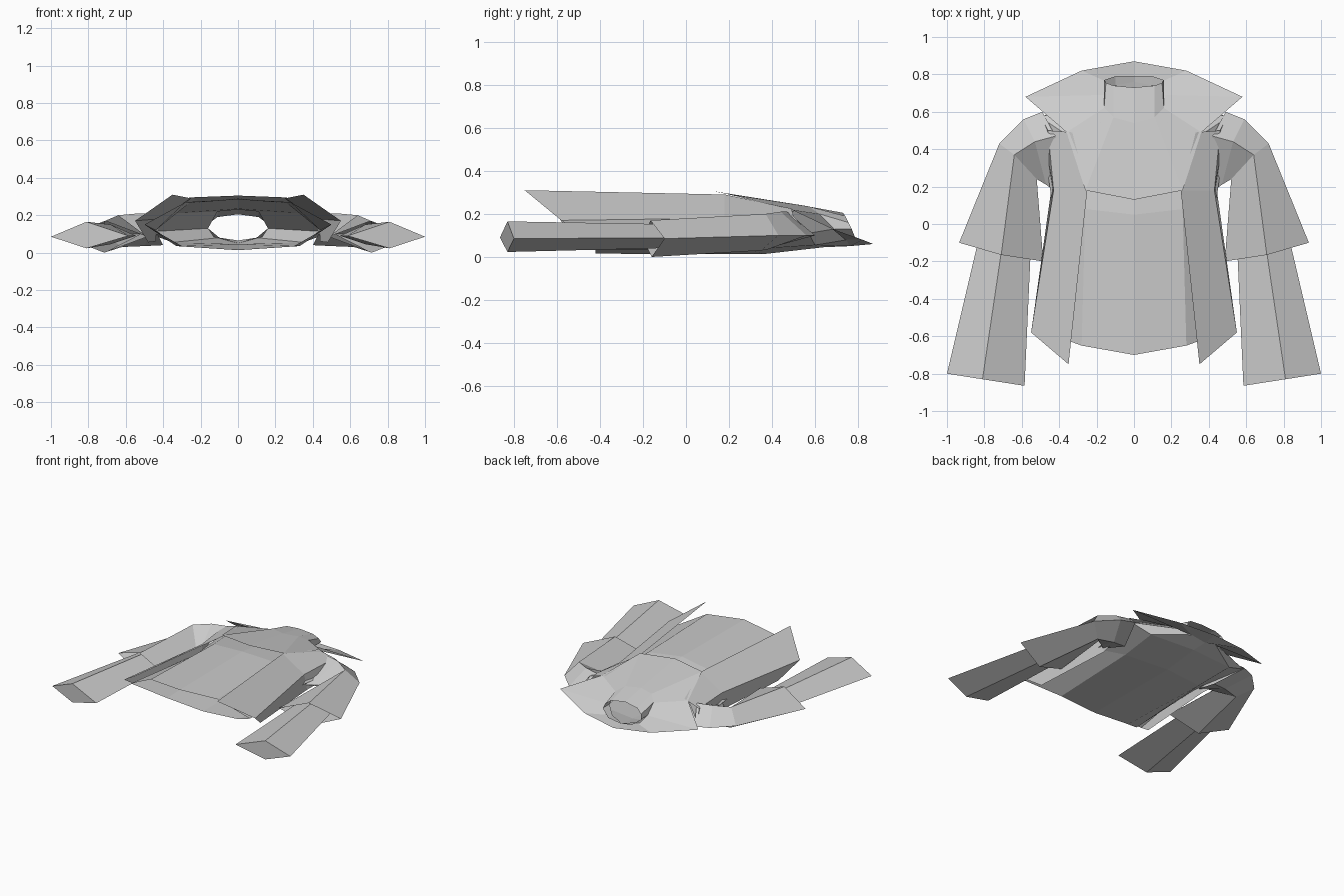
import bpy, bmesh


def loft(name, rings, closed=False, cap=False):
    """Skin between point rings on the +x side, then mirror to -x."""
    bm = bmesh.new()
    rows = [[bm.verts.new(p) for p in r] for r in rings]
    n = len(rows[0])
    for a, b in zip(rows, rows[1:]):
        for i in range(n if closed else n - 1):
            j = (i + 1) % n
            bm.faces.new((a[i], a[j], b[j], b[i]))
    if cap:
        bm.faces.new(rows[-1])
    dup = bmesh.ops.duplicate(bm, geom=bm.verts[:] + bm.edges[:] + bm.faces[:])
    copies = [g for g in dup["geom"] if isinstance(g, bmesh.types.BMVert)]
    faces = [g for g in dup["geom"] if isinstance(g, bmesh.types.BMFace)]
    for v in copies:
        v.co.x *= -1
    bmesh.ops.reverse_faces(bm, faces=faces)
    bmesh.ops.remove_doubles(bm, verts=bm.verts[:], dist=0.0005)
    bmesh.ops.recalc_face_normals(bm, faces=bm.faces[:])
    me = bpy.data.meshes.new(name)
    bm.to_mesh(me)
    bm.free()
    ob = bpy.data.objects.new(name, me)
    bpy.context.collection.objects.link(ob)
    return ob


# Neck opening and base, half rings from back centre to front centre
neck_top = [(0, .79, .065), (.1, .79, .08), (.16, .77, .13), (.15, .755, .16), (.11, .74, .19), (0, .73, .205)]
neck_base = [(0, .76, .05), (.1, .74, .08), (.16, .69, .13), (.16, .62, .2), (.11, .57, .235), (0, .54, .24)]
loft("neck_collar", [neck_top, neck_base])

# Wide cape collar
cape_edge = [(0, .87, .06), (.28, .82, .08), (.58, .68, .13), (.36, .49, .22), (.26, .18, .295), (0, .13, .305)]
loft("cape_collar", [neck_base, cape_edge])

# Hollow torso, half rings from front centre round to back centre
loft("torso", [
    [(0, -.70, .285), (.28, -.65, .27), (.5, -.57, .15), (.3, -.42, .035), (0, -.42, .015)],
    [(0, .05, .29), (.26, .08, .265), (.44, .12, .12), (.33, .3, .035), (0, .36, .013)],
    [(0, .48, .235), (.35, .47, .21), (.5, .57, .11), (.35, .6, .055), (0, .64, .045)],
    [(0, .54, .23), (.11, .57, .22), (.16, .69, .13), (.1, .75, .08), (0, .76, .05)],
])

# Open coat fronts over the torso
loft("coat_front", [
    [(.35, -.75, .31), (.55, -.58, .17), (.48, -.42, .055)],
    [(.25, .18, .29), (.43, .18, .18), (.44, .2, .06)],
    [(.33, .49, .225), (.46, .5, .19), (.5, .58, .10)],
])

# Upper sleeves: outer, top, inner, bottom corners
loft("upper_sleeve", [
    [(.49, .60, .10), (.42, .47, .21), (.43, .18, .10), (.40, .38, .04)],
    [(.59, .56, .10), (.53, .44, .21), (.47, .21, .10), (.50, .38, .035)],
    [(.72, .43, .10), (.64, .37, .20), (.52, .24, .10), (.62, .35, .03)],
    [(.935, -.10, .085), (.71, -.165, .17), (.485, -.20, .085), (.715, -.16, 0)],
], closed=True)

# Lower sleeves with flat ends
loft("lower_sleeve", [
    [(.80, .05, .09), (.68, .05, .15), (.545, .02, .09), (.68, .05, .045)],
    [(1, -.80, .085), (.81, -.83, .165), (.585, -.865, .09), (.81, -.83, .023)],
], closed=True, cap=True)
